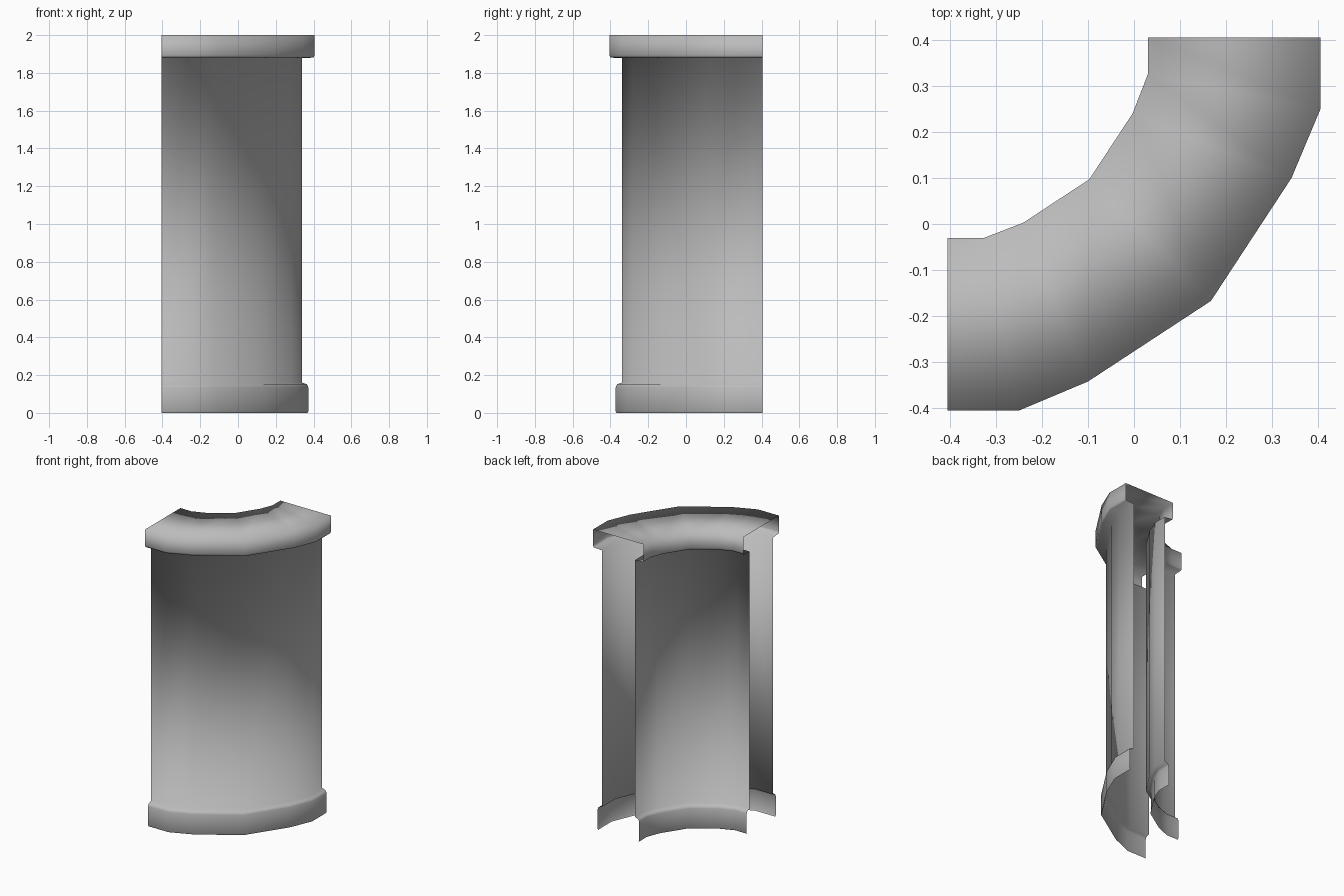
import bpy
import bmesh
from mathutils import Vector

default = bpy.data.objects.get("Cube")
if default:
    bpy.data.objects.remove(default, do_unlink=True)

stone = bpy.data.materials.new("grey stone")
stone.use_nodes = True
grey = (0.5, 0.5, 0.5, 1)
stone.diffuse_color = grey
stone.node_tree.nodes["Principled BSDF"].inputs["Base Color"].default_value = grey


def mirror_plan(half):
    """Complete a plan line by mirroring it across the corner diagonal."""
    return [Vector(p) for p in half] + [Vector((-y, -x)) for x, y in half[-2::-1]]


# Plan of the cap's outer and inner edges, up to the diagonal
outer = mirror_plan([(-.405, -.405), (-.25, -.405), (-.1, -.342), (.167, -.167)])
inner = mirror_plan([(-.405, -.03), (-.325, -.03), (-.24, .003), (-.097, .097)])

# Half profile: distance from the wall's centre line, height
half_width = .1875
side = [(.150, 0), (.1545, .008), (.1545, .135), (.147, .152), (.1225, .16),
        (.1225, 1.878), (.182, 1.881), (half_width, 1.893), (half_width, 2)]
profile = side + [(-d, z) for d, z in reversed(side)]

# Sweep the profile round the corner, leaving the ends and underside open
bm = bmesh.new()
rings = []
for a, b in zip(inner, outer):
    ring = []
    for d, z in profile:
        p = a.lerp(b, .5 + d / (2 * half_width))
        ring.append(bm.verts.new((p.x, p.y, z)))
    rings.append(ring)
for r, s in zip(rings, rings[1:]):
    for j in range(len(profile) - 1):
        bm.faces.new((r[j], s[j], s[j + 1], r[j + 1])).smooth = True

mesh = bpy.data.meshes.new("curved_corner_wall")
bm.to_mesh(mesh)
bm.free()
mesh.materials.append(stone)
wall = bpy.data.objects.new("curved_corner_wall", mesh)
bpy.context.collection.objects.link(wall)
